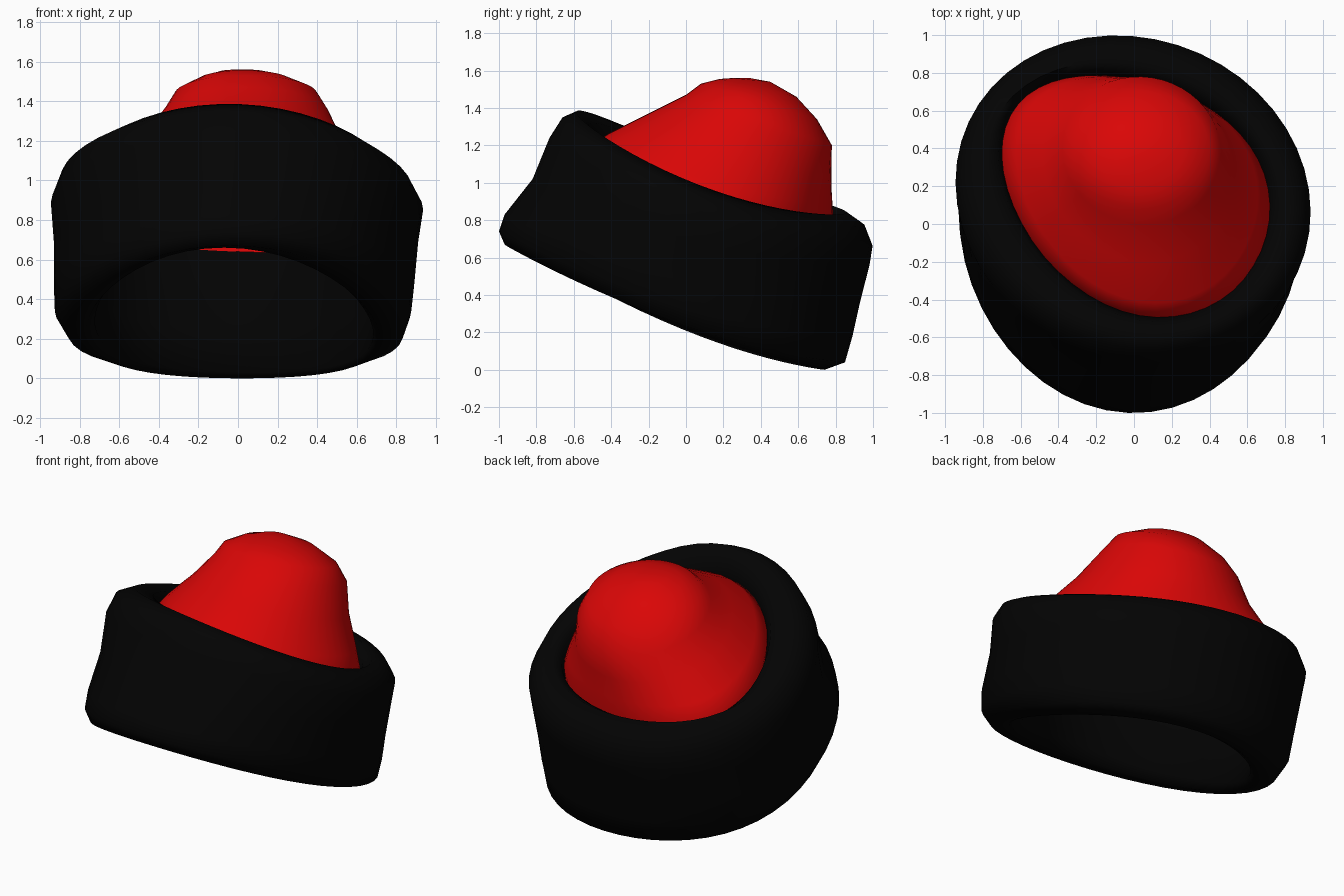
import bpy, bmesh, math

if "Cube" in bpy.data.objects:
    bpy.data.objects.remove(bpy.data.objects["Cube"], do_unlink=True)

SEGMENTS = 48


def make_material(name, color, roughness):
    mat = bpy.data.materials.new(name)
    mat.use_nodes = True
    mat.diffuse_color = color
    bsdf = mat.node_tree.nodes["Principled BSDF"]
    bsdf.inputs["Base Color"].default_value = color
    bsdf.inputs["Roughness"].default_value = roughness
    return mat


def tilted_ring(bm, front, back, half_width, sag, skew, egg, roll, front_x, back_x):
    """Oval ring through a front and a back (y, z) point.
    sag droops its sides, skew and egg move them along y, roll lowers the left."""
    ring = []
    for i in range(SEGMENTS):
        a = math.tau * i / SEGMENTS
        t = (1 + math.cos(a)) / 2
        side = math.sin(a) ** 2
        x = half_width * math.sin(a)
        y = back[0] + (front[0] - back[0]) * t + skew * x + egg * side
        z = back[1] + (front[1] - back[1]) * t - sag * side - roll * x
        ring.append(bm.verts.new((x + back_x + (front_x - back_x) * t, y, z)))
    return ring


def bridge(bm, lower, upper):
    for i in range(SEGMENTS):
        j = (i + 1) % SEGMENTS
        bm.faces.new((lower[i], lower[j], upper[j], upper[i]))


def finish(bm, name, mat, angle):
    bmesh.ops.recalc_face_normals(bm, faces=bm.faces)
    mesh = bpy.data.meshes.new(name)
    bm.to_mesh(mesh)
    bm.free()
    obj = bpy.data.objects.new(name, mesh)
    bpy.context.collection.objects.link(obj)
    mesh.materials.append(mat)
    bpy.ops.object.select_all(action="DESELECT")
    obj.select_set(True)
    bpy.context.view_layer.objects.active = obj
    bpy.ops.object.shade_smooth_by_angle(angle=math.radians(angle))
    return obj


black = make_material("black_fur", (0.001, 0.001, 0.001, 1), 0.9)
red = make_material("red_felt", (0.7, 0.002, 0.002, 1), 0.6)

# Thick rolled band: front, back, half width, sag, skew, egg, roll, front x, back x
band_rings = [
    ((-0.87, 0.66), (0.74, 0.00), 0.74, 0.11, -0.03, 0.06, 0, -0.07, 0.02),
    ((-0.97, 0.67), (0.85, 0.04), 0.85, 0.115, -0.03, 0.07, 0, -0.04, 0.01),
    ((-1.00, 0.74), (0.89, 0.18), 0.90, 0.12, -0.04, 0.07, 0, -0.03, -0.02),
    ((-0.97, 0.83), (0.93, 0.36), 0.91, 0.12, -0.05, 0.06, 0, -0.02, -0.02),
    ((-0.82, 1.02), (0.98, 0.56), 0.92, 0.10, -0.07, 0.03, 0, -0.01, -0.01),
    ((-0.73, 1.24), (0.995, 0.66), 0.94, 0.08, -0.08, 0.01, 0.02, 0, -0.01),
    ((-0.66, 1.35), (0.95, 0.77), 0.89, 0.08, -0.09, 0.01, 0.04, 0, -0.01),
    ((-0.58, 1.385), (0.85, 0.835), 0.80, 0.09, -0.13, 0.04, 0.04, 0.01, -0.01),
    ((-0.51, 1.32), (0.79, 0.80), 0.73, 0.095, -0.18, 0.08, 0.04, 0.03, -0.01),
    ((-0.48, 1.20), (0.75, 0.69), 0.70, 0.095, -0.18, 0.09, 0.04, 0.03, -0.01),
    ((-0.66, 0.87), (0.73, 0.25), 0.73, 0.10, -0.06, 0.06, 0, -0.03, 0.02),
    ((-0.79, 0.70), (0.70, 0.03), 0.70, 0.11, -0.03, 0.06, 0, -0.09, 0.05),
]
bm = bmesh.new()
rings = [tilted_ring(bm, *spec) for spec in band_rings]
for k, ring in enumerate(rings):
    bridge(bm, ring, rings[(k + 1) % len(rings)])
finish(bm, "hat_band", black, 75)

# Flared crown with a leaning dome, open underneath
crown_rings = [
    ((-0.48, 1.07), (0.74, 0.64), 0.70, 0.08, -0.18, 0.09, 0.04, 0.03, -0.01),
    ((-0.49, 1.21), (0.77, 0.79), 0.71, 0.075, -0.18, 0.09, 0.04, 0.03, -0.01),
    ((-0.41, 1.265), (0.77, 0.90), 0.64, 0.055, -0.16, 0.08, 0.04, 0.03, 0),
    ((-0.20, 1.37), (0.775, 1.03), 0.51, 0.02, -0.10, 0.03, 0.02, 0.03, 0.02),
    ((0.00, 1.47), (0.78, 1.20), 0.42, 0, -0.03, 0, 0, 0.04, 0.04),
    ((0.08, 1.53), (0.70, 1.34), 0.36, 0, 0, 0, 0, 0.04, 0.04),
    ((0.18, 1.555), (0.59, 1.46), 0.23, 0, 0, 0, 0, 0.03, 0.03),
    ((0.25, 1.56), (0.45, 1.54), 0.11, 0, 0, 0, 0, 0.02, 0.02),
]
bm = bmesh.new()
rings = [tilted_ring(bm, *spec) for spec in crown_rings]
for lower, upper in zip(rings, rings[1:]):
    bridge(bm, lower, upper)
tip = bm.verts.new((0.02, 0.34, 1.56))
for i in range(SEGMENTS):
    bm.faces.new((rings[-1][i], rings[-1][(i + 1) % SEGMENTS], tip))
finish(bm, "hat_crown", red, 75)
